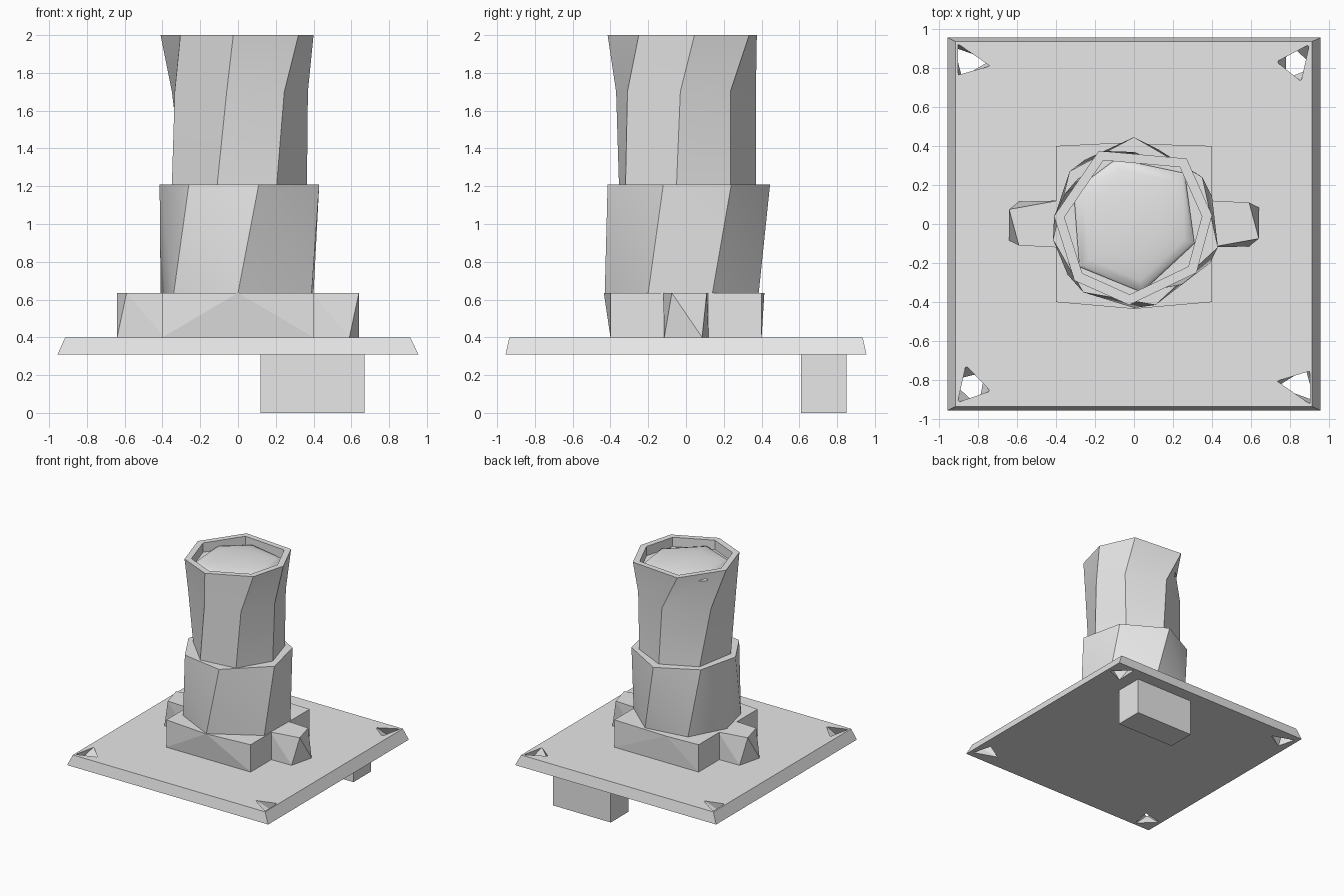
import bpy, bmesh, math
from mathutils import Vector

if "Cube" in bpy.data.objects:
    bpy.data.objects.remove(bpy.data.objects["Cube"], do_unlink=True)

GREY = (0.8, 0.8, 0.8, 1.0)
grey = bpy.data.materials.new("plain_grey")
grey.use_nodes = True
grey.diffuse_color = GREY
bsdf = next(n for n in grey.node_tree.nodes if n.type == "BSDF_PRINCIPLED")
bsdf.inputs["Base Color"].default_value = GREY


def ring(outline, z):
    return [Vector((x, y, z)) for x, y in outline]


def polar(radius, angles):
    return [(radius * math.cos(math.radians(a)), radius * math.sin(math.radians(a))) for a in angles]


def rect(x0, x1, y0, y1):
    return [(x0, y0), (x1, y0), (x1, y1), (x0, y1)]


def finish(name, bm):
    bmesh.ops.recalc_face_normals(bm, faces=bm.faces[:])
    mesh = bpy.data.meshes.new(name)
    bm.to_mesh(mesh)
    bm.free()
    mesh.materials.append(grey)
    obj = bpy.data.objects.new(name, mesh)
    bpy.context.collection.objects.link(obj)
    return obj


def hull(name, *rings):
    """Convex solid around stacked outlines."""
    bm = bmesh.new()
    for points in rings:
        for p in points:
            bm.verts.new(p)
    bmesh.ops.convex_hull(bm, input=bm.verts[:])
    bmesh.ops.dissolve_limit(bm, angle_limit=0.01, verts=bm.verts[:], edges=bm.edges[:])
    return finish(name, bm)


def loft(name, *rings):
    """Skin through outlines with equal counts, capped at both ends."""
    bm = bmesh.new()
    loops = [[bm.verts.new(p) for p in points] for points in rings]
    for a, b in zip(loops, loops[1:]):
        for i in range(len(a)):
            j = (i + 1) % len(a)
            bm.faces.new((a[i], a[j], b[j], b[i]))
    bm.faces.new(loops[0])
    bm.faces.new(loops[-1])
    return finish(name, bm)


# Bevelled board
board = hull("board",
             ring(rect(-0.955, 0.955, -0.955, 0.955), 0.31),
             ring(rect(-0.915, 0.912, -0.935, 0.935), 0.40))

# Twisted three-sided mounting holes: top corners and twist
holes = [
    ([(-0.9, 0.92), (-0.74, 0.81), (-0.9, 0.765)], 15),
    ([(0.735, 0.83), (0.895, 0.915), (0.855, 0.735)], 60),
    ([(0.735, -0.805), (0.9, -0.755), (0.9, -0.92)], 15),
    ([(-0.86, -0.73), (-0.74, -0.855), (-0.9, -0.91)], 60),
]
for triangle, twist in holes:
    top = ring(triangle, 0.405)
    centre = sum(top, Vector()) / 3
    c, s = math.cos(math.radians(twist)), math.sin(math.radians(twist))
    low = []
    for p in top:
        d = p - centre
        low.append(Vector((centre.x + c * d.x - s * d.y, centre.y + s * d.x + c * d.y, 0.305)))
    cutter = hull("hole_cutter", top, low)
    cutter.hide_render = True
    cut = board.modifiers.new("hole", "BOOLEAN")
    cut.operation = "DIFFERENCE"
    cut.solver = "EXACT"
    cut.object = cutter
    bpy.context.view_layer.update()
    baked = bpy.data.meshes.new_from_object(board.evaluated_get(bpy.context.evaluated_depsgraph_get()))
    board.modifiers.clear()
    board.data = baked
    bpy.data.objects.remove(cutter, do_unlink=True)

# Connector under the back of the board
hull("connector", ring(rect(0.12, 0.67, 0.61, 0.85), 0), ring(rect(0.12, 0.67, 0.61, 0.85), 0.31))

# Mount block, its top edge swelling at front and back
square = rect(-0.4, 0.4, -0.4, 0.4)
hull("mount_block", ring(square, 0.40), ring(square + [(0, -0.435), (-0.1, 0.415)], 0.635))

# Side ears, the second turned half a turn
for name, k in (("left_ear", 1), ("right_ear", -1)):
    low = [(0.39, -0.12), (0.59, -0.115), (0.64, 0.085), (0.39, 0.12)]
    top = [(0.39, -0.12), (0.64, -0.075), (0.59, 0.11), (0.39, 0.12)]
    hull(name, ring([(k * x, k * y) for x, y in low], 0.40),
         ring([(k * x, k * y) for x, y in top], 0.635))

# Lower barrel
hull("lower_barrel",
     ring([(0, -0.43), (0.39, -0.2), (0.4, 0.14), (0.12, 0.385),
           (-0.25, 0.33), (-0.41, 0.03), (-0.34, -0.26)], 0.635),
     ring([(0.11, -0.415), (0.43, -0.12), (0.35, 0.24), (0, 0.445),
           (-0.33, 0.27), (-0.415, -0.08), (-0.26, -0.35)], 1.21))

# Upper barrel with a flared rim and a shallow recess
rim = [(0.32, -0.25), (0.4, 0.045), (0.27, 0.335), (-0.18, 0.375),
       (-0.41, 0.04), (-0.305, -0.29), (-0.025, -0.415)]
inner = [(0.87 * x, 0.87 * y) for x, y in rim]
barrel = loft("upper_barrel",
              ring([(0.205, -0.32), (0.365, -0.05), (0.28, 0.235), (0, 0.37),
                    (-0.29, 0.23), (-0.35, -0.11), (-0.11, -0.355)], 1.21),
              ring([(0.245, -0.31), (0.37, -0.03), (0.29, 0.235), (-0.03, 0.37),
                    (-0.35, 0.16), (-0.335, -0.2), (-0.06, -0.37)], 1.7),
              ring(rim, 2.0), ring(inner, 2.0), ring(inner, 1.92))

# Domed lens in the recess
edge = [(-0.31, 0.17), (-0.09, 0.335), (0.26, 0.26), (0.31, -0.1), (0.04, -0.35), (-0.28, -0.22)]
layers = []
for i in range(6):
    t = math.radians(i * 17)
    layers.append(ring([(x * math.cos(t), y * math.cos(t)) for x, y in edge], 1.93 + 0.05 * math.sin(t)))
lens = loft("lens", *layers)

# Soft shading on shallow folds, crisp real edges
bpy.ops.object.select_all(action="DESELECT")
for obj in (barrel, lens, bpy.data.objects["lower_barrel"]):
    obj.select_set(True)
    bpy.context.view_layer.objects.active = obj
bpy.ops.object.shade_smooth_by_angle(angle=math.radians(30))
